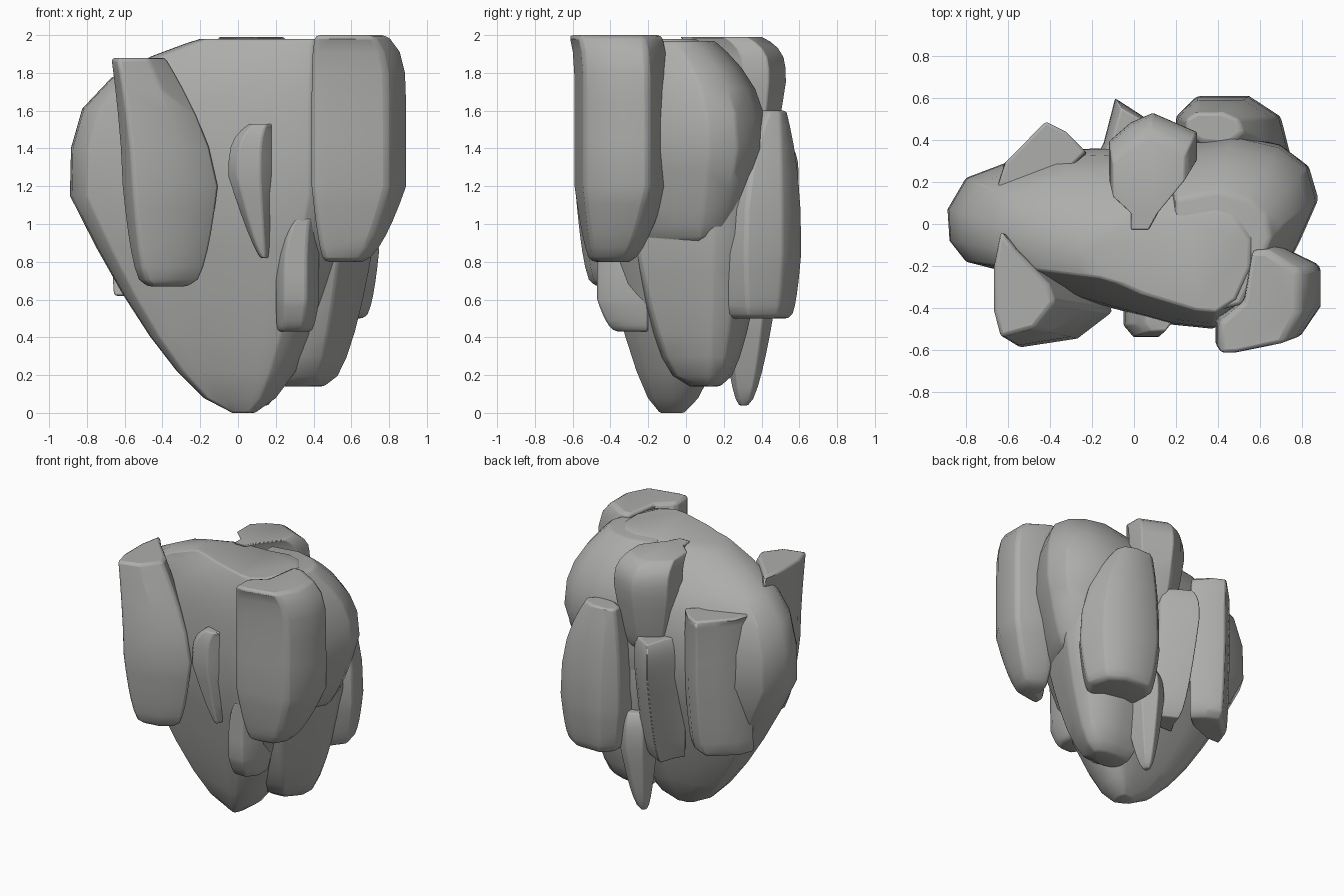
import bpy
import math

cube = bpy.data.objects.get("Cube")
if cube:
    bpy.data.objects.remove(cube, do_unlink=True)

stone = bpy.data.materials.new("stone_grey")
stone.use_nodes = True
stone.diffuse_color = (.42, .42, .41, 1)
stone.node_tree.nodes["Principled BSDF"].inputs["Base Color"].default_value = stone.diffuse_color


def blend(start, end, amount):
    return [a + (b - a) * amount for a, b in zip(start, end)]


def sections(foot, belly, crown, flare, shoulder, steps=6):
    """Boxes that swell from the foot to the belly, then round over to the crown."""
    boxes = []
    for step in range(steps):
        rise = (step / steps) ** 1.5
        boxes.append([blend(foot, belly, rise)[0]] + blend(foot, belly, rise ** flare)[1:])
    for step in range(steps + 1):
        rise = 1 - (1 - step / steps) ** 2
        boxes.append([blend(belly, crown, rise)[0]] + blend(belly, crown, rise ** shoulder)[1:])
    return boxes


def rock(name, plan, foot, belly, crown, flare=.6, shoulder=4, wear=.015):
    """Loft a plan outline through (z, left, right, front, back) boxes."""
    xs, ys = zip(*plan)
    width, depth = max(xs) - min(xs), max(ys) - min(ys)
    verts, faces = [], []
    for z, left, right, front, back in sections(foot, belly, crown, flare, shoulder):
        for x, y in plan:
            verts.append((left + (right - left) * (x - min(xs)) / width,
                          front + (back - front) * (y - min(ys)) / depth, z))
    count = len(plan)
    for start in range(0, len(verts) - count, count):
        for i in range(count):
            a, b = start + i, start + (i + 1) % count
            faces.append((a, b, b + count, a + count))
    faces.append(tuple(reversed(range(count))))
    faces.append(tuple(range(len(verts) - count, len(verts))))

    mesh = bpy.data.meshes.new(name)
    mesh.from_pydata(verts, [], faces)
    mesh.materials.append(stone)
    obj = bpy.data.objects.new(name, mesh)
    bpy.context.collection.objects.link(obj)

    # Soft worn edges
    bevel = obj.modifiers.new("worn_edges", 'BEVEL')
    bevel.width = wear
    bevel.segments = 2
    bevel.limit_method = 'ANGLE'
    bevel.angle_limit = math.radians(35)
    bpy.ops.object.select_all(action='DESELECT')
    obj.select_set(True)
    bpy.context.view_layer.objects.active = obj
    bpy.ops.object.shade_smooth_by_angle(angle=math.radians(45))


# Main boulder, tapering down to a blunt tip
rock("main_boulder",
     plan=[(-.88, -.1), (-.8, -.2), (-.6, -.25), (-.35, -.35), (.2, -.5), (.4, -.52), (.6, -.4), (.75, -.1),
           (.75, .15), (.6, .35), (.4, .4), (.1, .35), (-.45, .33), (-.8, .2), (-.89, .05)],
     foot=(0, -.03, .09, -.14, -.01),
     belly=(1.15, -.89, .72, -.5, .42),
     crown=(1.98, -.2, .55, -.42, .05),
     flare=.65, wear=.025)

# Left flank: a lower wedge and the bulge above it
lobe = [(.1, -.3), (.4, -.4), (.65, -.35), (.8, -.1), (.9, .1), (.85, .25), (.7, .35), (.45, .4), (.1, .35)]
rock("lower_left_lobe", lobe,
     foot=(.14, .19, .46, .02, .18),
     belly=(.95, .15, .73, -.32, .42),
     crown=(1.5, .2, .7, -.3, .38),
     flare=.5, wear=.025)
rock("upper_left_lobe", lobe,
     foot=(.9, .3, .68, -.2, .22),
     belly=(1.4, .15, .88, -.4, .43),
     crown=(1.97, .2, .65, -.42, .15),
     shoulder=2.5, wear=.025)

# Two large slabs on the front
rock("front_left_slab",
     plan=[(.4, -.6), (.5, -.6), (.8, -.55), (.9, -.4), (.9, -.2), (.7, -.1), (.6, -.1), (.55, -.35), (.4, -.45)],
     foot=(.8, .46, .66, -.5, -.3),
     belly=(1.2, .39, .89, -.59, -.1),
     crown=(2, .41, .78, -.62, -.13),
     shoulder=10, wear=.025)
rock("front_right_slab",
     plan=[(-.65, -.45), (-.6, -.6), (-.35, -.55), (-.2, -.4), (-.25, -.3), (-.5, -.1), (-.6, 0), (-.65, -.2)],
     foot=(.67, -.48, -.26, -.48, -.25),
     belly=(1.2, -.61, -.1, -.59, -.07),
     crown=(1.88, -.67, -.38, -.54, -.03),
     flare=.4, shoulder=1.5, wear=.025)

# Small shards on the front
shard = [(0, .3), (.2, 0), (.7, 0), (1, .4), (1, 1), (0, 1)]
rock("front_sliver", shard,
     foot=(.82, .12, .16, -.46, -.35),
     belly=(1.25, -.05, .19, -.54, -.35),
     crown=(1.53, .06, .19, -.51, -.38),
     flare=.8)
rock("front_low_chip", shard,
     foot=(.43, .21, .38, -.36, -.2),
     belly=(.6, .2, .43, -.47, -.2),
     crown=(1.03, .28, .42, -.47, -.3),
     flare=.5)

# Slabs and shards on the back
rock("back_left_slab",
     plan=[(.2, .3), (.35, .15), (.6, .1), (.75, .3), (.7, .5), (.55, .6), (.3, .6), (.2, .5)],
     foot=(.5, .28, .66, .2, .54),
     belly=(.85, .2, .75, .12, .61),
     crown=(1.6, .25, .52, .38, .53),
     flare=.4, shoulder=2.5)
rock("back_middle_shard",
     plan=[(-.2, .3), (.1, .3), (.1, .45), (.05, .5), (-.1, .6), (-.15, .4)],
     foot=(.48, -.15, .1, .22, .4),
     belly=(1.2, -.2, .13, .28, .6),
     crown=(1.43, -.14, .1, .34, .55))
rock("back_right_shard",
     plan=[(-.65, .15), (-.4, .15), (-.2, .35), (-.3, .45), (-.4, .5), (-.5, .4), (-.6, .3)],
     foot=(.62, -.66, -.28, .12, .38),
     belly=(1.2, -.67, -.22, .14, .48),
     crown=(1.68, -.66, -.23, .15, .49),
     flare=.3)
rock("back_top_knob",
     plan=[(0, .1), (0, 0), (.1, 0), (.15, .1), (.3, .3), (.3, .45), (.1, .55), (0, .5), (-.1, .4), (-.1, .2)],
     foot=(1.3, -.02, .2, .2, .42),
     belly=(1.75, -.12, .3, .03, .53),
     crown=(1.99, -.1, .24, -.03, .4))
rock("back_low_spike",
     plan=[(0, .3), (.4, 0), (1, .2), (.9, .8), (.5, 1), (.1, .8)],
     foot=(.04, .12, .16, .28, .33),
     belly=(.55, .05, .3, .18, .47),
     crown=(.8, .1, .27, .2, .42))
